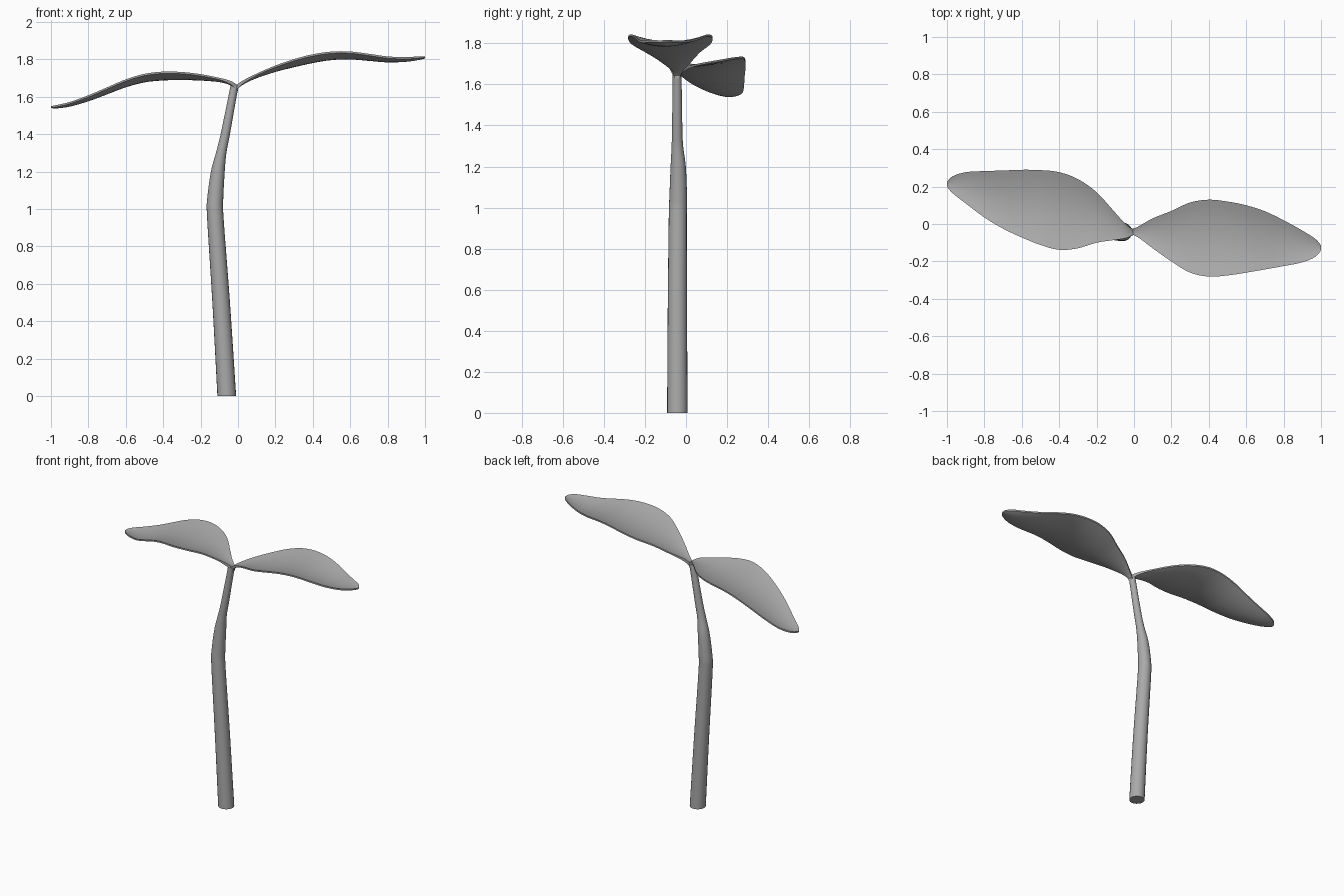
import bpy
import math

cube = bpy.data.objects.get("Cube")
if cube:
    bpy.data.objects.remove(cube, do_unlink=True)

grey = bpy.data.materials.new("plain_grey")
grey.use_nodes = True
COLOUR = (0.4, 0.4, 0.4, 1)
grey.diffuse_color = COLOUR
grey.node_tree.nodes["Principled BSDF"].inputs["Base Color"].default_value = COLOUR


def smooth_keys(keys, steps):
    """Resample key rows with a Catmull-Rom spline."""
    padded = [keys[0]] + keys + [keys[-1]]
    rows = []
    for i in range(len(keys) - 1):
        for s in range(steps):
            t = s / steps
            rows.append([b + t / 2 * (c - a + t * (2 * a - 5 * b + 4 * c - d
                         + t * (3 * (b - c) + d - a)))
                         for a, b, c, d in zip(*padded[i:i + 4])])
    return rows + [list(keys[-1])]


def loft(name, rings):
    """Skin closed rings of equal length and cap both ends."""
    n = len(rings[0])
    verts = [p for ring in rings for p in ring]
    faces = [(r * n + k, r * n + (k + 1) % n,
              (r + 1) * n + (k + 1) % n, (r + 1) * n + k)
             for r in range(len(rings) - 1) for k in range(n)]
    faces.append(tuple(reversed(range(n))))
    faces.append(tuple(range(len(verts) - n, len(verts))))
    mesh = bpy.data.meshes.new(name)
    mesh.from_pydata(verts, [], faces)
    mesh.materials.append(grey)
    obj = bpy.data.objects.new(name, mesh)
    bpy.context.collection.objects.link(obj)
    bpy.ops.object.select_all(action='DESELECT')
    obj.select_set(True)
    bpy.context.view_layer.objects.active = obj
    bpy.ops.object.mode_set(mode='EDIT')
    bpy.ops.mesh.select_all(action='SELECT')
    bpy.ops.mesh.normals_make_consistent(inside=False)
    bpy.ops.object.mode_set(mode='OBJECT')
    bpy.ops.object.shade_smooth_by_angle(angle=math.radians(50))
    return obj


def leaf(name, keys, across=10):
    """Cupped blade from rows of x, front edge y, back edge y, mid z, thickness."""
    rings = []
    for x, front, back, z, thick in smooth_keys(keys, 4):
        cup = 0.09 * (back - front)
        top, bottom = [], []
        for j in range(across + 1):
            u = j / across
            y = front + (back - front) * u
            lift = cup * ((2 * u - 1) ** 2 - 0.5)
            top.append((x, y, z + lift + thick / 2))
            bottom.append((x, y, z + lift - thick / 2))
        rings.append(top + bottom[::-1])
    return loft(name, rings)


# Stem: rows of x, y, z, radius
stem_keys = [
    (-0.06, -0.042, 0, 0.05),
    (-0.09, -0.042, 0.5, 0.047),
    (-0.121, -0.04, 0.95, 0.044),
    (-0.122, -0.038, 1.05, 0.043),
    (-0.108, -0.038, 1.2, 0.037),
    (-0.09, -0.042, 1.3, 0.028),
    (-0.068, -0.043, 1.4, 0.025),
    (-0.03, -0.043, 1.6, 0.022),
    (-0.018, -0.043, 1.66, 0.022),
]
SIDES = 20
angles = [2 * math.pi * k / SIDES for k in range(SIDES)]
loft("stem", [[(x + r * math.cos(a), y + r * math.sin(a), z) for a in angles]
              for x, y, z, r in smooth_keys(stem_keys, 4)])

# Left leaf, rising
leaf("left_leaf", [
    (-0.02, -0.055, -0.03, 1.635, 0.03),
    (0.02, -0.07, -0.015, 1.672, 0.018),
    (0.1, -0.13, 0.03, 1.712, 0.01),
    (0.2, -0.2, 0.07, 1.75, 0.01),
    (0.3, -0.26, 0.115, 1.78, 0.01),
    (0.4, -0.281, 0.13, 1.804, 0.01),
    (0.5, -0.275, 0.12, 1.819, 0.01),
    (0.6, -0.26, 0.1, 1.821, 0.01),
    (0.7, -0.243, 0.068, 1.811, 0.01),
    (0.8, -0.225, 0.02, 1.8, 0.01),
    (0.9, -0.205, -0.035, 1.8, 0.01),
    (0.97, -0.175, -0.08, 1.807, 0.01),
    (1, -0.14, -0.115, 1.81, 0.008),
])

# Right leaf, drooping
leaf("right_leaf", [
    (0, -0.055, -0.03, 1.645, 0.03),
    (-0.04, -0.075, -0.005, 1.673, 0.018),
    (-0.1, -0.085, 0.06, 1.69, 0.01),
    (-0.2, -0.1, 0.17, 1.704, 0.01),
    (-0.3, -0.13, 0.24, 1.711, 0.01),
    (-0.4, -0.138, 0.277, 1.711, 0.01),
    (-0.5, -0.112, 0.288, 1.7, 0.01),
    (-0.6, -0.072, 0.29, 1.672, 0.01),
    (-0.7, -0.025, 0.286, 1.632, 0.01),
    (-0.8, 0.035, 0.283, 1.592, 0.01),
    (-0.9, 0.11, 0.277, 1.56, 0.01),
    (-0.97, 0.165, 0.255, 1.547, 0.01),
    (-1, 0.2, 0.225, 1.545, 0.008),
])
